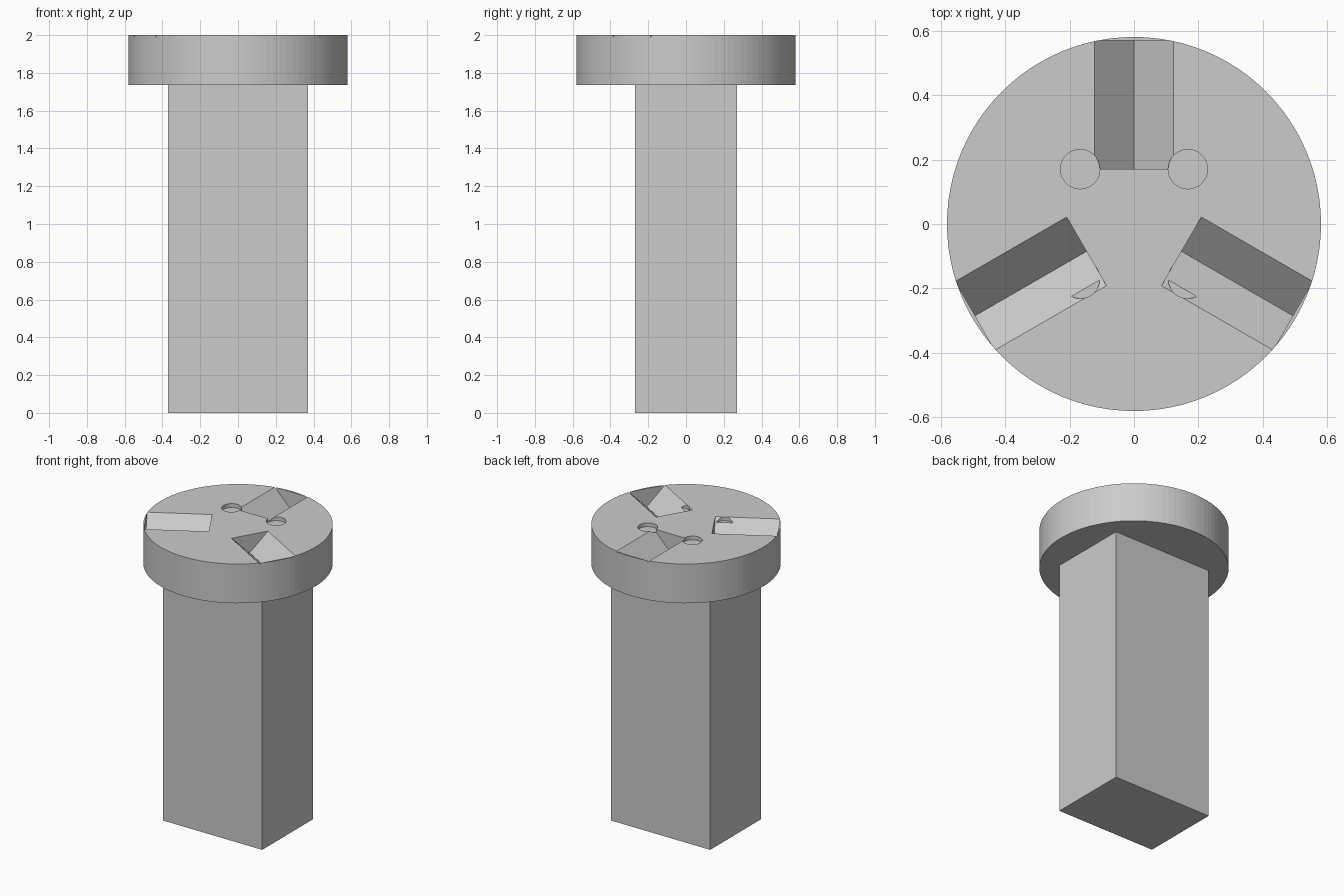
import bpy, bmesh, math
from mathutils import Matrix

cube = bpy.data.objects.get("Cube")
if cube:
    bpy.data.objects.remove(cube, do_unlink=True)

grey = bpy.data.materials.new("plain_grey")
grey.use_nodes = True
colour = (0.6, 0.6, 0.6, 1)
grey.diffuse_color = colour
grey.node_tree.nodes["Principled BSDF"].inputs["Base Color"].default_value = colour

TOP, HEAD_BASE = 2.0, 1.735


def add_object(name, bm):
    bmesh.ops.recalc_face_normals(bm, faces=bm.faces)
    mesh = bpy.data.meshes.new(name)
    bm.to_mesh(mesh)
    bm.free()
    mesh.materials.append(grey)
    obj = bpy.data.objects.new(name, mesh)
    bpy.context.collection.objects.link(obj)
    return obj


def cylinder(name, radius, z0, z1, x=0, y=0, sides=64):
    bm = bmesh.new()
    bmesh.ops.create_cone(bm, cap_ends=True, segments=sides, radius1=radius, radius2=radius,
                          depth=z1 - z0, matrix=Matrix.Translation((x, y, (z0 + z1) / 2)))
    return add_object(name, bm)


def groove(name, angle, half=0.123, inner=0.17, outer=0.569):
    # V-shaped prism lying along a radius, open at the top
    profile = [(-half, TOP + 0.1), (-half, TOP), (0, TOP - half), (half, TOP), (half, TOP + 0.1)]
    bm = bmesh.new()
    face = bm.faces.new([bm.verts.new((x, inner, z)) for x, z in profile])
    ext = bmesh.ops.extrude_face_region(bm, geom=[face], use_keep_orig=True)
    verts = [g for g in ext["geom"] if isinstance(g, bmesh.types.BMVert)]
    bmesh.ops.translate(bm, vec=(0, outer - inner, 0), verts=verts)
    bm.transform(Matrix.Rotation(math.radians(angle), 4, "Z"))
    return add_object(name, bm)


# Rectangular shaft
bm = bmesh.new()
bmesh.ops.create_cube(bm, size=1, matrix=Matrix.Translation((0, 0, HEAD_BASE / 2))
                      @ Matrix.Diagonal((0.74, 0.54, HEAD_BASE, 1)))
add_object("shaft", bm)

# Round head with three radial grooves and four shallow holes
head = cylinder("head", 0.58, HEAD_BASE, TOP, sides=96)
cutters = [groove("groove_cutter", a) for a in (0, 120, 240)]
cutters += [cylinder("hole_cutter", 0.061, TOP - 0.026, TOP + 0.1, x, y, 48)
            for x in (-0.167, 0.167) for y in (-0.17, 0.17)]
for cutter in cutters:
    cutter.hide_render = True
    mod = head.modifiers.new("cut", "BOOLEAN")
    mod.operation = "DIFFERENCE"
    mod.solver = "EXACT"
    mod.object = cutter

# Bake the cuts and drop the cutters
bpy.context.view_layer.update()
evaluated = head.evaluated_get(bpy.context.evaluated_depsgraph_get())
baked = bpy.data.meshes.new_from_object(evaluated)
head.modifiers.clear()
head.data = baked
for cutter in cutters:
    bpy.data.objects.remove(cutter, do_unlink=True)
